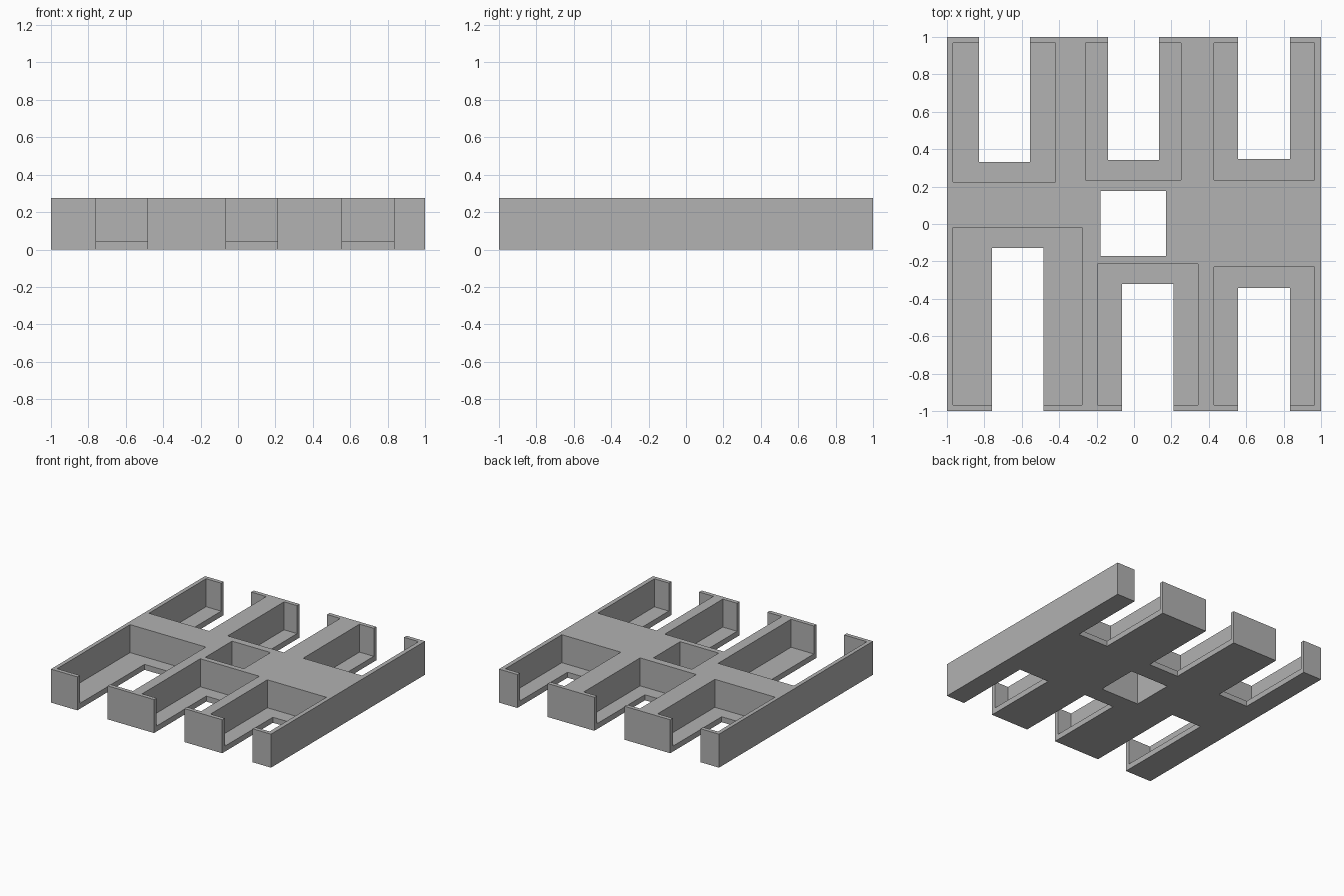
import bpy

if "Cube" in bpy.data.objects:
    bpy.data.objects.remove(bpy.data.objects["Cube"], do_unlink=True)

HEIGHT = 0.275
FLOOR = 0.045
RIM = 0.967     # inner side of the thin end walls
OUT = 1.2       # slots run out past the edge

grey = bpy.data.materials.new("plain_grey")
grey.use_nodes = True
colour = (0.445, 0.445, 0.445, 1)
grey.diffuse_color = colour
grey.node_tree.nodes["Principled BSDF"].inputs["Base Color"].default_value = colour


def box(name, x0, x1, y0, y1, z0, z1):
    """Box between two corners."""
    bpy.ops.mesh.primitive_cube_add(size=1)
    ob = bpy.context.object
    ob.name = name
    for v in ob.data.vertices:
        v.co.x = x0 if v.co.x < 0 else x1
        v.co.y = y0 if v.co.y < 0 else y1
        v.co.z = z0 if v.co.z < 0 else z1
    ob.data.materials.append(grey)
    return ob


def cut(target, *limits):
    """Remove a box from the target."""
    cutter = box("cutter", *limits)
    cutter.hide_render = True
    mod = target.modifiers.new("cut", 'BOOLEAN')
    mod.operation = 'DIFFERENCE'
    mod.solver = 'EXACT'
    mod.object = cutter
    bpy.context.view_layer.objects.active = target
    bpy.ops.object.modifier_apply(modifier=mod.name)
    bpy.data.objects.remove(cutter, do_unlink=True)


# Solid tray block
tray = box("tray", -1, 1, -1, 1, 0, HEIGHT)

# Bays: side, pocket left, right and inner end, slot left, right and inner end
bays = [
    (1, -0.967, -0.42, 0.225, -0.83, -0.557, 0.332),
    (1, -0.258, 0.252, 0.235, -0.14, 0.133, 0.343),
    (1, 0.428, 0.964, 0.235, 0.557, 0.833, 0.348),
    (-1, -0.967, -0.278, -0.02, -0.76, -0.485, -0.128),
    (-1, -0.194, 0.342, -0.213, -0.063, 0.212, -0.322),
    (-1, 0.428, 0.964, -0.23, 0.557, 0.833, -0.343),
]
for side, px0, px1, py, sx0, sx1, sy in bays:
    cut(tray, px0, px1, *sorted((py, side * RIM)), FLOOR, HEIGHT + 0.1)
    cut(tray, sx0, sx1, *sorted((sy, side * OUT)), -0.1, HEIGHT + 0.2)

# Central opening through the whole tray
cut(tray, -0.178, 0.172, -0.17, 0.177, -0.1, HEIGHT + 0.1)
